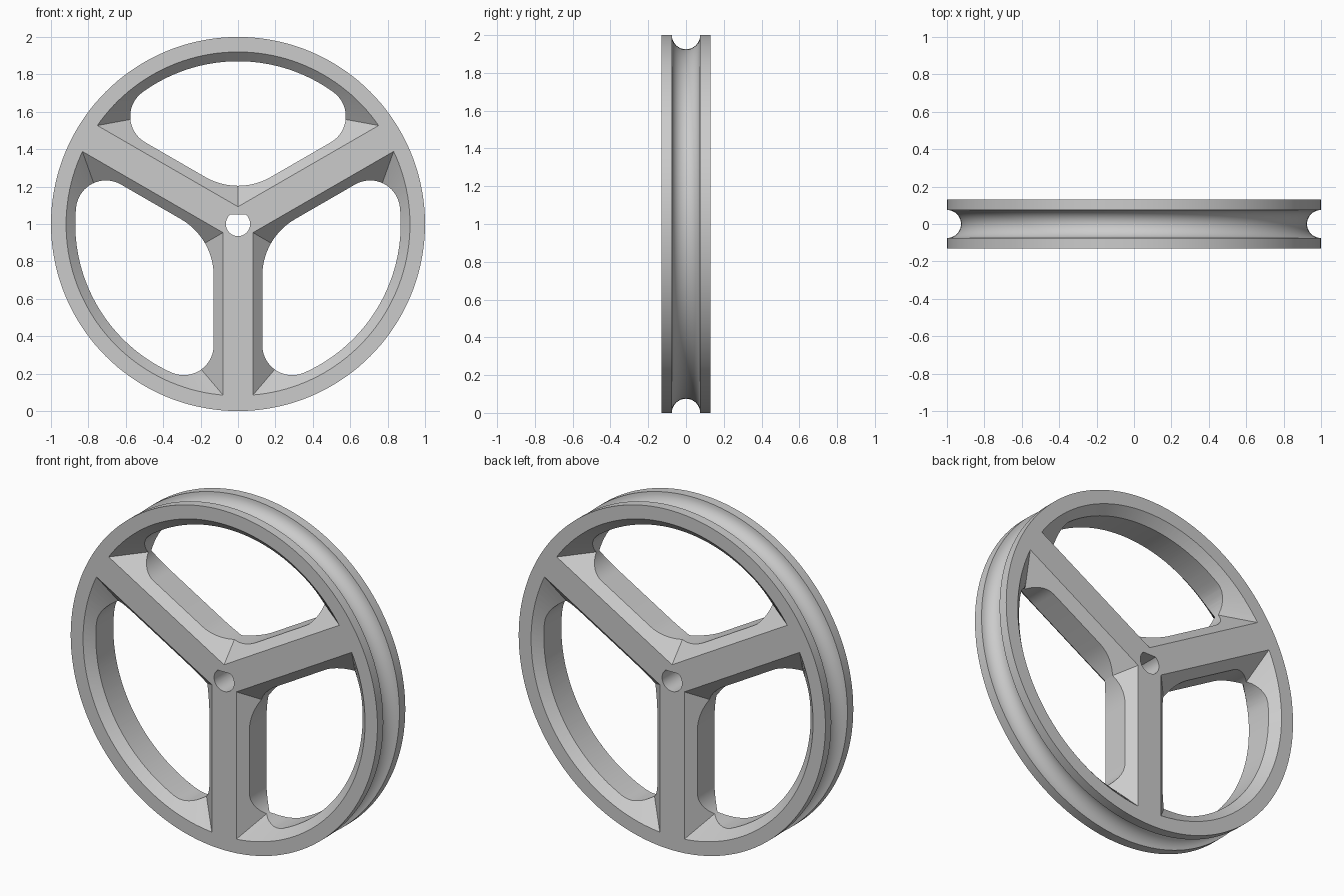
import bpy, bmesh
from math import sin, cos, asin, pi, radians, sqrt

if "Cube" in bpy.data.objects:
    bpy.data.objects.remove(bpy.data.objects["Cube"])

HALF = 0.13          # half the wheel thickness
HUB_Z = 1.0          # axle height
GROOVE = 0.075       # radius of the rim groove
SPOKE = 0.08         # half width of a spoke's flat face
INNER_RIM = 0.92     # inner radius of the rim's flat face
BEVEL = 0.05         # width of the sloped band round each opening

grey = bpy.data.materials.new("metal_grey")
grey.use_nodes = True
colour = (0.6, 0.6, 0.6, 1)
grey.diffuse_color = colour
grey.node_tree.nodes["Principled BSDF"].inputs["Base Color"].default_value = colour


def arc(cx, cz, r, start, end, n):
    """Points on an arc, angles in radians."""
    return [(cx + r * cos(start + (end - start) * i / n),
             cz + r * sin(start + (end - start) * i / n)) for i in range(n + 1)]


def sharp_outline(offset, radius):
    """Sector between two spokes, with sharp corners."""
    a = pi / 6 + asin(offset / radius)
    return [(0, offset / sin(pi / 3))] + arc(0, 0, radius, a, pi - a, 48)


def round_outline(offset, radius, hub_r=0.35, corner_r=0.16):
    """Sector between two spokes, with filleted corners."""
    a = pi / 6 + asin((offset + corner_r) / (radius - corner_r))
    cx, cz = (radius - corner_r) * cos(a), (radius - corner_r) * sin(a)
    return (arc(0, (offset + hub_r) / sin(pi / 3), hub_r, -2 * pi / 3, -pi / 3, 14)
            + arc(cx, cz, corner_r, -pi / 3, a, 18)
            + arc(0, 0, radius, a, pi - a, 48)[1:-1]
            + arc(-cx, cz, corner_r, pi - a, 4 * pi / 3, 18))


def loft(bm, sections, turn=0.0):
    """Closed solid through (y, outline) sections, turned about the axle."""
    c, s = cos(turn), sin(turn)
    rings = [[bm.verts.new((x * c - z * s, y, x * s + z * c + HUB_Z)) for x, z in pts]
             for y, pts in sections]
    for a, b in zip(rings, rings[1:]):
        for i in range(len(a)):
            j = (i + 1) % len(a)
            bm.faces.new((a[i], a[j], b[j], b[i]))
    bm.faces.new(rings[0])
    bm.faces.new(rings[-1])


def make_object(name, bm):
    bmesh.ops.recalc_face_normals(bm, faces=bm.faces)
    mesh = bpy.data.meshes.new(name)
    bm.to_mesh(mesh)
    bm.free()
    mesh.materials.append(grey)
    obj = bpy.data.objects.new(name, mesh)
    bpy.context.collection.objects.link(obj)
    return obj


# Solid disc with a half-round groove in its edge
profile = [(-HALF, 1.0)]
for i in range(17):
    t = pi * i / 16
    profile.append((-GROOVE * cos(t), 1 - GROOVE * sin(t)))
profile.append((HALF, 1.0))
bm = bmesh.new()
loft(bm, [(y, arc(0, 0, r, 0, 2 * pi, 144)[:-1]) for y, r in profile])
wheel = make_object("wheel", bm)

# Three sloped recesses, narrowing from both faces to the middle
over = 0.02
wide = sharp_outline(SPOKE - over, INNER_RIM + over)
narrow = sharp_outline(SPOKE + HALF, INNER_RIM - HALF)
bm = bmesh.new()
for k in range(3):
    loft(bm, [(-HALF - over, wide), (0, narrow), (HALF + over, wide)], radians(120 * k))
recesses = make_object("recess_cutter", bm)

# Three rounded through openings
opening = round_outline(SPOKE + BEVEL, INNER_RIM - BEVEL)
bm = bmesh.new()
for k in range(3):
    loft(bm, [(-0.2, opening), (0.2, opening)], radians(120 * k))
openings = make_object("opening_cutter", bm)

# Axle hole with a flat on top
flat, bore = 0.05, 0.065
a = asin(flat / bore)
hole = arc(0, 0, bore, pi - a, 2 * pi + a, 40)
bm = bmesh.new()
loft(bm, [(-0.2, hole), (0.2, hole)])
axle_hole = make_object("axle_hole_cutter", bm)

# Cut everything out of the disc
bpy.context.view_layer.objects.active = wheel
for cutter in (recesses, openings, axle_hole):
    cutter.hide_render = True
    mod = wheel.modifiers.new(cutter.name, "BOOLEAN")
    mod.operation = "DIFFERENCE"
    mod.solver = "EXACT"
    mod.object = cutter
    bpy.ops.object.modifier_apply(modifier=mod.name)
    bpy.data.objects.remove(cutter)

bpy.ops.object.select_all(action="DESELECT")
wheel.select_set(True)
bpy.ops.object.shade_smooth_by_angle(angle=radians(25))
